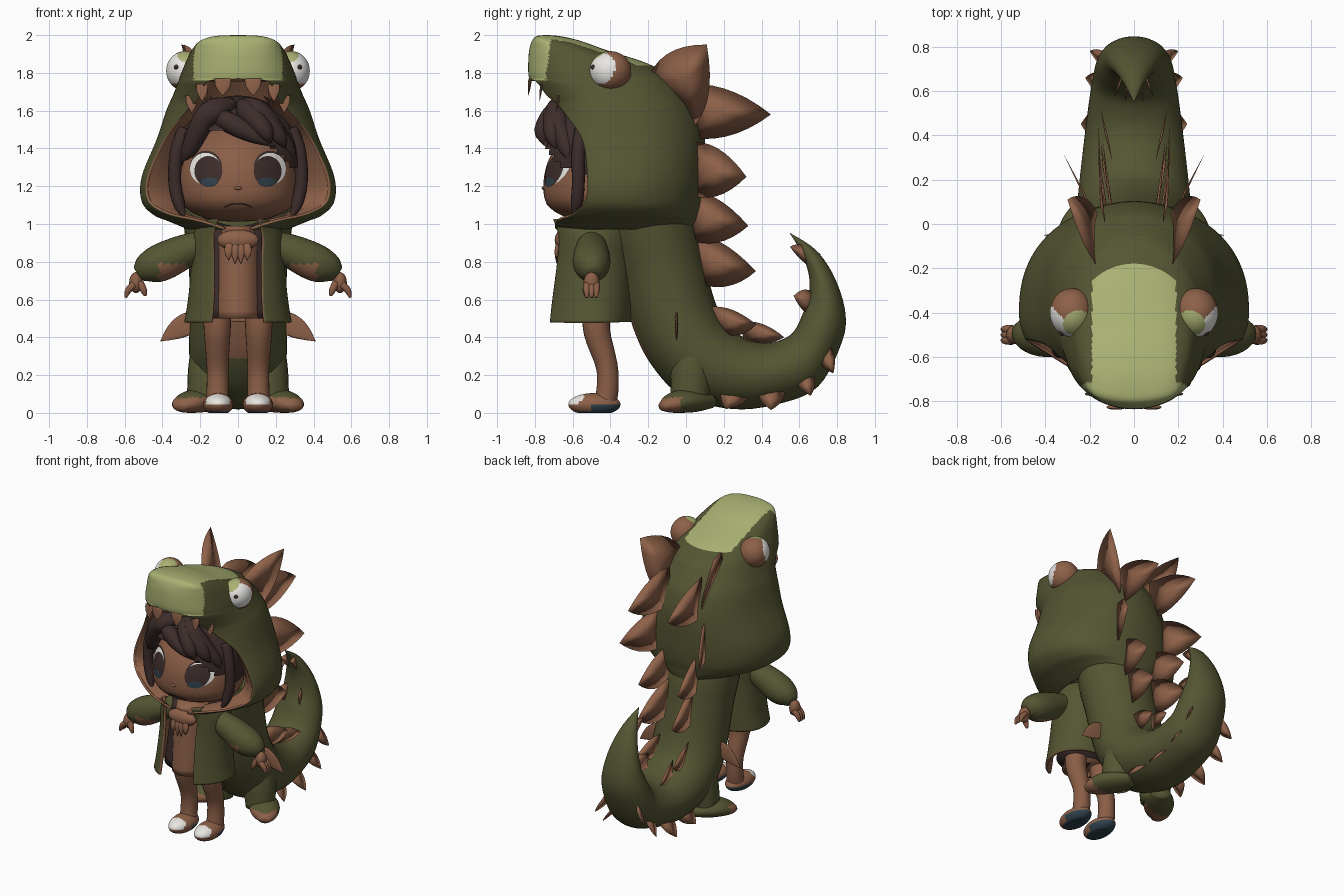
import bpy, bmesh
from math import sin, cos, pi, radians, sqrt
from mathutils import Vector

if "Cube" in bpy.data.objects:
    bpy.data.objects.remove(bpy.data.objects["Cube"])


def material(name, *rgb):
    m = bpy.data.materials.new(name)
    m.use_nodes = True
    m.diffuse_color = (*rgb, 1)
    m.node_tree.nodes["Principled BSDF"].inputs["Base Color"].default_value = (*rgb, 1)
    return m


olive = material("olive green", .09, .09, .033)
lime = material("pale green", .4, .44, .17)
brown = material("warm brown", .27, .12, .066)
skin = material("skin brown", .255, .112, .062)
dark = material("dark hair", .045, .026, .024)
white = material("white", .8, .79, .76)
teal = material("dark teal", .03, .055, .075)
made = []
SIDES = ((1, "left"), (-1, "right"))


def finish(bm, name, mats, rule=None):
    for f in bm.faces:
        f.smooth = True
        if rule:
            f.material_index = int(rule(f.calc_center_median()))
    me = bpy.data.meshes.new(name)
    bm.to_mesh(me)
    bm.free()
    for m in mats:
        me.materials.append(m)
    ob = bpy.data.objects.new(name, me)
    bpy.context.collection.objects.link(ob)
    made.append(ob)
    return ob


def spline(rows, n):
    # Smooth resampling of a table of key rows
    out = []
    for i in range(len(rows) - 1):
        quad = [rows[min(max(i + d, 0), len(rows) - 1)] for d in (-1, 0, 1, 2)]
        for k in range(n):
            t = k / n
            out.append([b + .5 * t * (c - a + t * (2 * a - 5 * b + 4 * c - d + t * (3 * (b - c) + d - a)))
                        for a, b, c, d in zip(*quad)])
    return out + [list(rows[-1])]


def loft(name, rows, mats, rule=None, closed=True, solid=True):
    bm = bmesh.new()
    vs = [[bm.verts.new(p) for p in r] for r in rows]
    m = len(rows[0])
    for a, b in zip(vs, vs[1:]):
        for j in range(m if closed else m - 1):
            k = (j + 1) % m
            bm.faces.new((a[j], a[k], b[k], b[j]))
    bmesh.ops.remove_doubles(bm, verts=bm.verts[:], dist=1e-5)
    if solid:
        bmesh.ops.holes_fill(bm, edges=[e for e in bm.edges if e.is_boundary], sides=0)
        bmesh.ops.recalc_face_normals(bm, faces=bm.faces[:])
    return finish(bm, name, mats, rule)


def arc_point(row, f):
    # Point on an egg-shaped arc, f from -1 (right end) over the back to 1 (left end); boxier at the snout
    z, w, yc, yf, yb, a = row
    t = radians(min(a, 180)) * f
    c = cos(t)
    power = 1 - .3 * min(max((z - 1.65) * 10, 0), 1)
    return Vector((w * sin(t), yc + ((yb - yc) * c ** .85 if c > 0 else (yf - yc) * (-c) ** power), z))


def shell(name, table, mats, rule=None, thick=0, cols=128):
    # Upright shell: height, half width, middle, front, back, half angle
    rows = [[arc_point(r, 2 * j / cols - 1) for j in range(cols + 1)] for r in spline(table, 6)]
    ob = loft(name, rows, mats, rule, closed=False, solid=not thick)
    if thick:
        mod = ob.modifiers.new("thickness", "SOLIDIFY")
        mod.thickness = thick
        mod.material_offset = mod.material_offset_rim = len(mats) - 1


def tube(name, pts, mats, ref=(0, 1, 0), n=16, flat=1, rule=None):
    path = spline(pts, 4)
    rows = []
    for i, (x, y, z, r) in enumerate(path):
        p, q = path[max(i - 1, 0)], path[min(i + 1, len(path) - 1)]
        tan = (Vector(q[:3]) - Vector(p[:3])).normalized()
        u = tan.cross(Vector(ref)).normalized()
        v = tan.cross(u)
        rows.append([Vector((x, y, z)) + max(r, .002) * (u * cos(2 * pi * j / n) + v * flat * sin(2 * pi * j / n))
                     for j in range(n)])
    loft(name, rows, mats, rule)


def ball(name, c, r, mats, rule=None, drop=None, low=1):
    # Ellipsoid kept above ground; low makes the lower half shorter and fuller
    bm = bmesh.new()
    bmesh.ops.create_uvsphere(bm, u_segments=48, v_segments=32, radius=1)
    for v in bm.verts:
        if low < 1 and -.999 < v.co.z < 0:
            v.co.xy *= sqrt((1 + v.co.z ** 3) / (1 - v.co.z ** 2))
        v.co.z *= low if v.co.z < 0 else 1
        v.co = Vector([a + b * d for a, b, d in zip(c, r, v.co)])
        v.co.z = max(v.co.z, 0)
    if drop:
        gone = [f for f in bm.faces if drop(f.calc_center_median())]
        bmesh.ops.delete(bm, geom=gone, context="FACES")
    finish(bm, name, mats, rule)


# Hood with snout, open at the face
hood = [
    (2, 0, -.74, -.74, -.74, 180), (1.995, .12, -.74, -.79, -.67, 180),
    (1.97, .2, -.71, -.815, -.56, 180), (1.92, .245, -.62, -.83, -.42, 180),
    (1.86, .275, -.55, -.835, -.23, 180), (1.8, .3, -.5, -.835, -.1, 180),
    (1.77, .31, -.48, -.83, -.06, 180), (1.755, .315, -.47, -.83, -.045, 150),
    (1.68, .345, -.42, -.8, .01, 145), (1.6, .38, -.4, -.76, .06, 135),
    (1.45, .43, -.4, -.76, .1, 115), (1.25, .51, -.4, -.76, .1, 110),
    (1.12, .51, -.4, -.76, .09, 112), (1.05, .45, -.38, -.76, .075, 126),
    (1.015, .37, -.38, -.75, .07, 145), (.97, .26, -.36, -.7, .06, 165)]
shell("hood", hood, [olive, lime, brown],
      lambda c: c.z > 1.762 and c.y < -.18 - 2 * c.x ** 2
      and abs(c.x) < (.235 if c.y < -.72 - .12 * (1.95 - c.z) else .19), .014)
# Lining that turns in from the rim towards the face
rim = [r for r in spline(hood[8:], 6) if r[0] > 1.0]
for s, side in SIDES:
    edge = [arc_point(r, s) for r in rim]
    loft(f"{side}_hood_lining",
         [[p, Vector((p.x * .85, p.y + .04, p.z + .05 * (1.3 - p.z))), Vector((p.x * .68, p.y + .13, p.z))]
          for p in edge], [brown], closed=False, solid=False)

# Body and curling tail: back point, belly point, half width
body = []
for by, bz, fy, fz, w in spline([
        (.02, 1.1, -.4, 1.08, .3), (.07, .95, -.4, .92, .28), (.1, .8, -.35, .72, .26),
        (.15, .6, -.28, .45, .255), (.22, .46, -.18, .25, .26), (.33, .39, -.02, .09, .25),
        (.42, .37, .25, .02, .23), (.5, .385, .5, .05, .21), (.57, .43, .7, .14, .19),
        (.62, .53, .82, .36, .17), (.65, .62, .845, .52, .14), (.65, .73, .79, .71, .1),
        (.61, .85, .69, .86, .05), (.55, .95, .552, .952, .002)], 5):
    mid, half = Vector((0, by + fy, bz + fz)) / 2, Vector((0, by - fy, bz - fz)) / 2
    body.append([mid + half * cos(t * pi / 20) + Vector((w * sin(t * pi / 20), 0, 0)) for t in range(40)])
loft("body_and_tail", body, [olive, brown],
     lambda c: abs(c.x) < .07 and .28 < c.z < .6 and c.y < -.1)


def spike(name, s, ay, az, ty, tz, by, bz, x0, xt):
    # Thin rounded leaf with a root sunk into the body
    a, tip, b = Vector((s * x0, ay, az)), Vector((s * xt, ty, tz)), Vector((s * x0, by, bz))
    root = (a + b) / 2
    inward = (root - tip).normalized() * .08
    inward.x = -s * .02
    edge = [a + inward]
    for p, q in ((a, tip), (tip, b)):
        m = (p + q) / 2
        ctrl = m + (m - (root + tip) / 2) * .95
        edge += [p.lerp(ctrl, t / 6).lerp(ctrl.lerp(q, t / 6), t / 6) for t in range(6)]
    edge += [b, b + inward]
    bm = bmesh.new()
    ring = [bm.verts.new(p) for p in edge]
    for d in (-1, 1):
        hub = bm.verts.new(root.lerp(tip, .25) + Vector((d * .006, 0, 0)))
        for i, v in enumerate(ring):
            bm.faces.new((v, ring[(i + 1) % len(ring)], hub))
    bmesh.ops.recalc_face_normals(bm, faces=bm.faces[:])
    finish(bm, name, [brown])


spikes = [
    (-.17, 1.83, .11, 1.95, .08, 1.57, .18, .3), (.08, 1.74, .45, 1.58, .09, 1.45, .15, .16),
    (.09, 1.43, .32, 1.25, .08, 1.14, .2, .32), (.07, 1.17, .33, .99, .08, .9, .13, .16),
    (.09, .94, .37, .75, .12, .67, .11, .14), (.19, .56, .37, .47, .24, .41, .13, .15),
    (.37, .48, .52, .4, .38, .37, .12, .15), (.64, .53, .57, .62, .65, .65, .06, .09),
    (.65, .78, .55, .88, .64, .88, .03, .04), (.19, .12, .21, .02, .32, .07, .17, .23),
    (.38, .11, .45, .015, .52, .1, .16, .24), (.58, .17, .66, .09, .68, .19, .15, .22),
    (.71, .27, .78, .21, .78, .32, .14, .2)]
for s, side in SIDES:
    for i, row in enumerate(spikes):
        spike(f"{side}_spike_{i + 1}", s, *row)
    # Hip spike, lying across the body
    tube(f"{side}_hip_spike", [(s * .2, -.05, .49, .05), (s * .27, -.05, .47, .06),
                               (s * .34, -.05, .43, .045), (s * .41, -.05, .38, .002)], [brown], flat=.15)

# Jacket, shirt and dark underlayer
shell("jacket", [(1.025, .21, -.5, -.74, -.3, 148), (.93, .24, -.5, -.71, -.28, 146),
                 (.8, .245, -.5, -.715, -.28, 148), (.6, .265, -.5, -.74, -.28, 150),
                 (.48, .285, -.5, -.755, -.29, 150)], [olive, brown], thick=.018)
shell("underlayer", [(.98, .17, -.48, -.62, -.32, 180), (.5, .24, -.48, -.64, -.31, 180)], [dark])
shell("shirt", [(.99, .1, -.52, -.66, -.4, 180), (.85, .12, -.52, -.67, -.4, 180),
                (.5, .13, -.52, -.69, -.4, 180)], [brown])
ball("scarf", (0, -.65, .915), (.11, .045, .055), [brown])

for s, side in SIDES:
    for k, (x, z) in enumerate(((.015, .79), (.05, .81))):
        tube(f"{side}_scarf_end_{k + 1}", [(s * x * .8, -.675, .9, .025), (s * x, -.685, .85, .022),
                                           (s * x, -.685, z, .002)], [brown], flat=.5)
    # Arm and hand
    tube(f"{side}_sleeve", [(s * .13, -.5, .91, .065), (s * .27, -.5, .86, .088), (s * .4, -.5, .8, .1),
                            (s * .48, -.495, .765, .082), (s * .525, -.49, .735, .045)], [olive, brown], n=32,
         rule=lambda c: c.z < .785 and .28 < abs(c.x) < .42 and c.y < -.48)
    ball(f"{side}_hand", (s * .54, -.5, .69), (.036, .042, .055), [skin])
    tube(f"{side}_thumb", [(s * .52, -.52, .69, .02), (s * .5, -.53, .65, .018), (s * .49, -.53, .62, .008)], [skin])
    for k in range(3):
        y = -.525 + .025 * k
        tube(f"{side}_finger_{k + 1}", [(s * .55, y, .68, .02), (s * .58, y, .65, .018),
                                        (s * .595, y, .61, .007)], [skin])
    # Leg and shoe
    tube(f"{side}_leg", [(s * .11, -.475, .53, .075), (s * .11, -.47, .42, .07), (s * .108, -.42, .25, .058),
                         (s * .108, -.415, .13, .058), (s * .108, -.43, .04, .06)], [skin], n=24)
    ball(f"{side}_shoe", (s * .105, -.485, .045), (.08, .138, .06), [brown, white, teal],
         lambda c: 2 if c.z < .008 or (c.z < .045 and c.y > -.5)
         else c.z > .045 and c.y < -.54 and abs(abs(c.x) - .105) < .064)
    # Costume leg and foot with brown toes, turned outwards
    tube(f"{side}_costume_leg", [(s * .14, .05, .4, .1), (s * .155, .03, .22, .11), (s * .17, .02, .05, .1)],
         [olive], n=24)
    tube(f"{side}_costume_foot", [(s * .13, .13, .06, .06), (s * .18, .05, .062, .095), (s * .24, -.03, .06, .1),
                                  (s * .285, -.09, .045, .075), (s * .305, -.13, .03, .035)], [olive, brown],
         ref=(0, 0, 1), n=28, flat=.6, rule=lambda c: c.y < -.03 and c.z < .08)

    # Bulging eye on the hood
    centre = Vector((s * .28, -.4, 1.81))
    out, lid = Vector((s * .76, -.6, .18)).normalized(), Vector((-s * .25, -.5, .8)).normalized()

    def eye_colour(c):
        d = (c - centre).normalized()
        return 2 if d.dot(lid) > .8 else d.dot(out) > .62
    ball(f"{side}_hood_eye", centre, (.1, .11, .105), [brown, white, lime], eye_colour)
    ball(f"{side}_hood_pupil", centre + Vector((s * .045, -.085, .02)), (.014, .02, .014), [dark])
    # Upper teeth, flat and facing forward
    for k, (x, y, z, r) in enumerate([(.08, -.825, 1.77, .045), (.19, -.765, 1.74, .032),
                                      (.245, -.675, 1.68, .032)]):
        tube(f"{side}_tooth_{k + 1}", [(s * x, y, z, r), (s * x, y - .005, z - .045, r * .85),
                                       (s * x, y - .01, z - .09, .002)], [brown], flat=.2)

# Head
HEAD, SIZE, LOW = (0, -.46, 1.2), (.315, .295, .33), .57
ball("head", HEAD, SIZE, [skin], low=LOW)
ball("nose", (0, -.75, 1.19), (.022, .014, .01), [skin])


def face_y(x, z):
    h = (z - HEAD[2]) / SIZE[2]
    h = h ** 2 if h > 0 else (-h / LOW) ** 3
    return HEAD[1] - SIZE[1] * sqrt(max(0, 1 - h) - min(1 - h, (x / SIZE[0]) ** 2))


def plate(name, cx, cz, rx, rz, lift, mat):
    # Thin oval following the face
    rows = []
    for r in (1, .75, .5, .25, 0):
        ring = [(cx + r * rx * cos(t * pi / 16), cz + r * rz * sin(t * pi / 16)) for t in range(32)]
        rows.append([(x, face_y(x, z) - lift, z) for x, z in ring])
    loft(name, rows, [mat], solid=False)


for s, side in SIDES:
    plate(f"{side}_lashes", s * .17, 1.3, .086, .088, .003, dark)
    plate(f"{side}_eye_white", s * .173, 1.293, .081, .084, .005, white)
    plate(f"{side}_iris", s * .157, 1.28, .074, .08, .007, dark)
    plate(f"{side}_iris_glow", s * .152, 1.222, .045, .024, .009, teal)
tube("mouth", [(x, face_y(x, z) - .001, z, .003) for x, z in
               ((-.07, 1.09), (-.03, 1.105), (.03, 1.105), (.07, 1.09))], [dark], n=8)

# Hair cap, swept fringe and side locks
ball("hair_cap", (0, -.47, 1.33), (.345, .325, .35), [dark],
     drop=lambda c: c.y < -.5 and c.z < 1.49 - 1.3 * c.x ** 2 - .25 * c.x)
fringe = [(-.3, -.62, 1.33), (-.24, -.66, 1.46), (.17, -.745, 1.42), (.25, -.69, 1.4), (.3, -.62, 1.34)]
for i, (x, y, z) in enumerate(fringe):
    tube(f"fringe_lock_{i + 1}", [(x * .1, -.63, 1.64, .03), (x * .45 - .02, -.69, 1.59, .06),
                                  (x * .85, y - .015, z + .07, .045), (x, y, z, .003)], [dark])
tube("fringe_sweep", [(-.14, -.66, 1.59, .03), (-.05, -.715, 1.54, .055), (.08, -.745, 1.47, .042),
                      (.2, -.74, 1.41, .003)], [dark])
for s, side in SIDES:
    tube(f"{side}_side_lock", [(s * .28, -.55, 1.5, .04), (s * .325, -.57, 1.38, .036), (s * .335, -.57, 1.22, .034),
                               (s * .31, -.58, 1.1, .03), (s * .28, -.6, 1.03, .003)], [dark])

# Smooth shading with crisp edges kept
for ob in bpy.context.view_layer.objects:
    ob.select_set(ob in made)
bpy.context.view_layer.objects.active = made[0]
bpy.ops.object.shade_smooth_by_angle(angle=radians(50))
